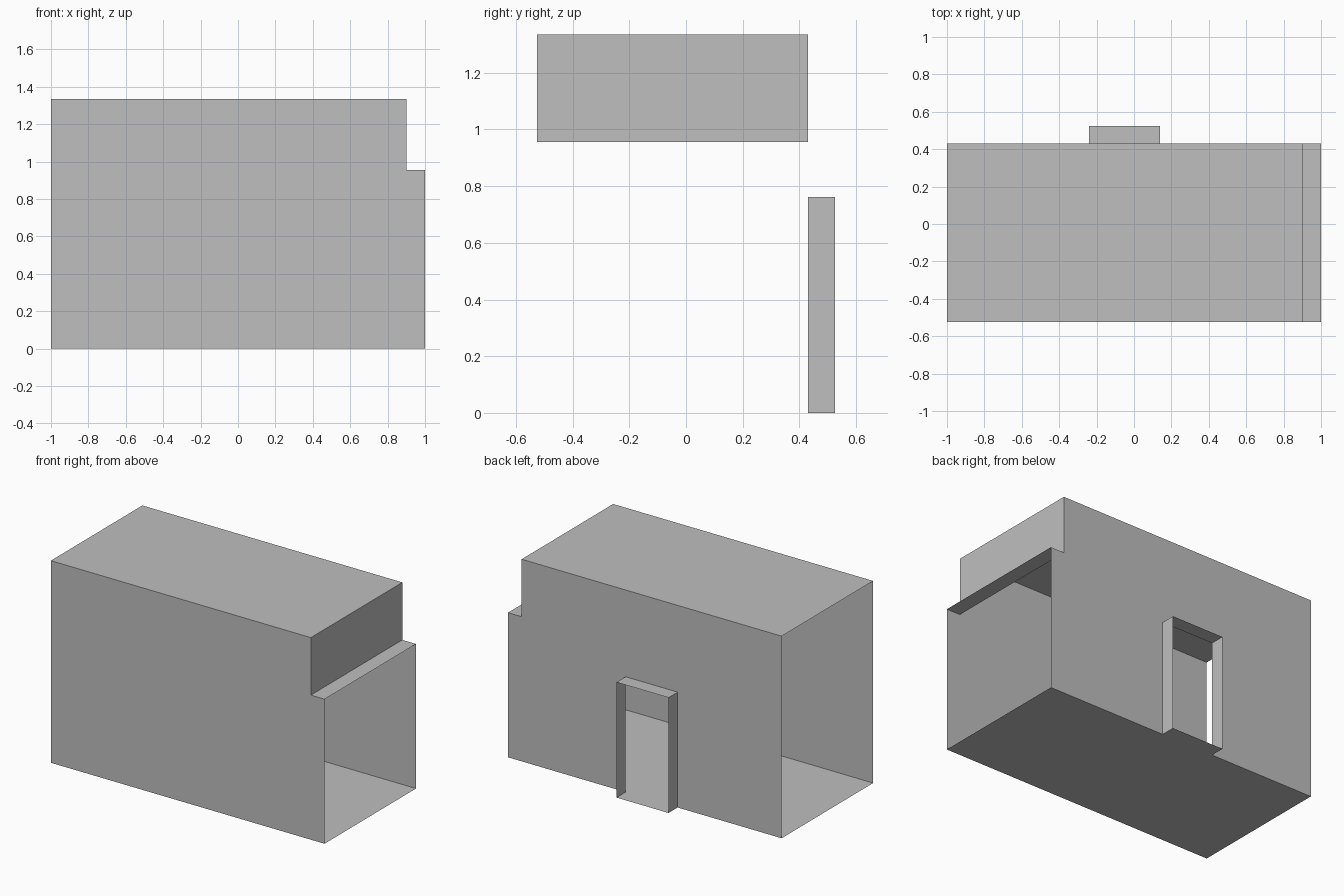
import bpy

cube = bpy.data.objects.get("Cube")
if cube:
    bpy.data.objects.remove(cube, do_unlink=True)

grey = bpy.data.materials.new("plain_grey")
grey.use_nodes = True
colour = (0.52, 0.52, 0.52, 1)
grey.diffuse_color = colour
grey.node_tree.nodes["Principled BSDF"].inputs["Base Color"].default_value = colour

# Main dimensions
LEFT, RIGHT, STEP_X = -1.0, 1.0, 0.9
FRONT, BACK, PORCH = -0.525, 0.43, 0.525
STEP_Z, TOP = 0.955, 1.335
DOOR_L, DOOR_R, DOOR_TOP = -0.24, 0.14, 0.762


def sheet(name, points):
    """One thin flat panel; points run anticlockwise seen from outside."""
    mesh = bpy.data.meshes.new(name)
    mesh.from_pydata(points, [], [list(range(len(points)))])
    mesh.materials.append(grey)
    obj = bpy.data.objects.new(name, mesh)
    bpy.context.collection.objects.link(obj)
    return obj


def strip(name, a, b, y0, y1):
    """Panel swept along y from the x-z line a to b."""
    return sheet(name, [(a[0], y0, a[1]), (b[0], y0, b[1]),
                        (b[0], y1, b[1]), (a[0], y1, a[1])])


# Stepped outline of the room, shared by the long walls
outline = [(LEFT, 0), (RIGHT, 0), (RIGHT, STEP_Z), (STEP_X, STEP_Z),
           (STEP_X, TOP), (LEFT, TOP)]
door = [(DOOR_L, 0), (DOOR_L, DOOR_TOP), (DOOR_R, DOOR_TOP), (DOOR_R, 0)]

# Long walls: solid front, back with the doorway notched out
sheet("front_wall", [(x, FRONT, z) for x, z in outline])
notched = outline[:1] + door + outline[1:]
sheet("back_wall", [(x, BACK, z) for x, z in reversed(notched)])

# Floor, roof and stepped end; both ends stay open below
strip("floor", outline[1], outline[0], FRONT, BACK)
strip("step_ledge", outline[3], outline[2], FRONT, BACK)
strip("upper_end_panel", outline[3], outline[4], FRONT, BACK)
strip("roof", outline[5], outline[4], FRONT, BACK)

# Projecting door surround
strip("door_side_right", door[1], door[0], BACK, PORCH)
strip("door_lintel", door[1], door[2], BACK, PORCH)
strip("door_side_left", door[3], door[2], BACK, PORCH)
strip("door_threshold", door[3], door[0], BACK, PORCH)
